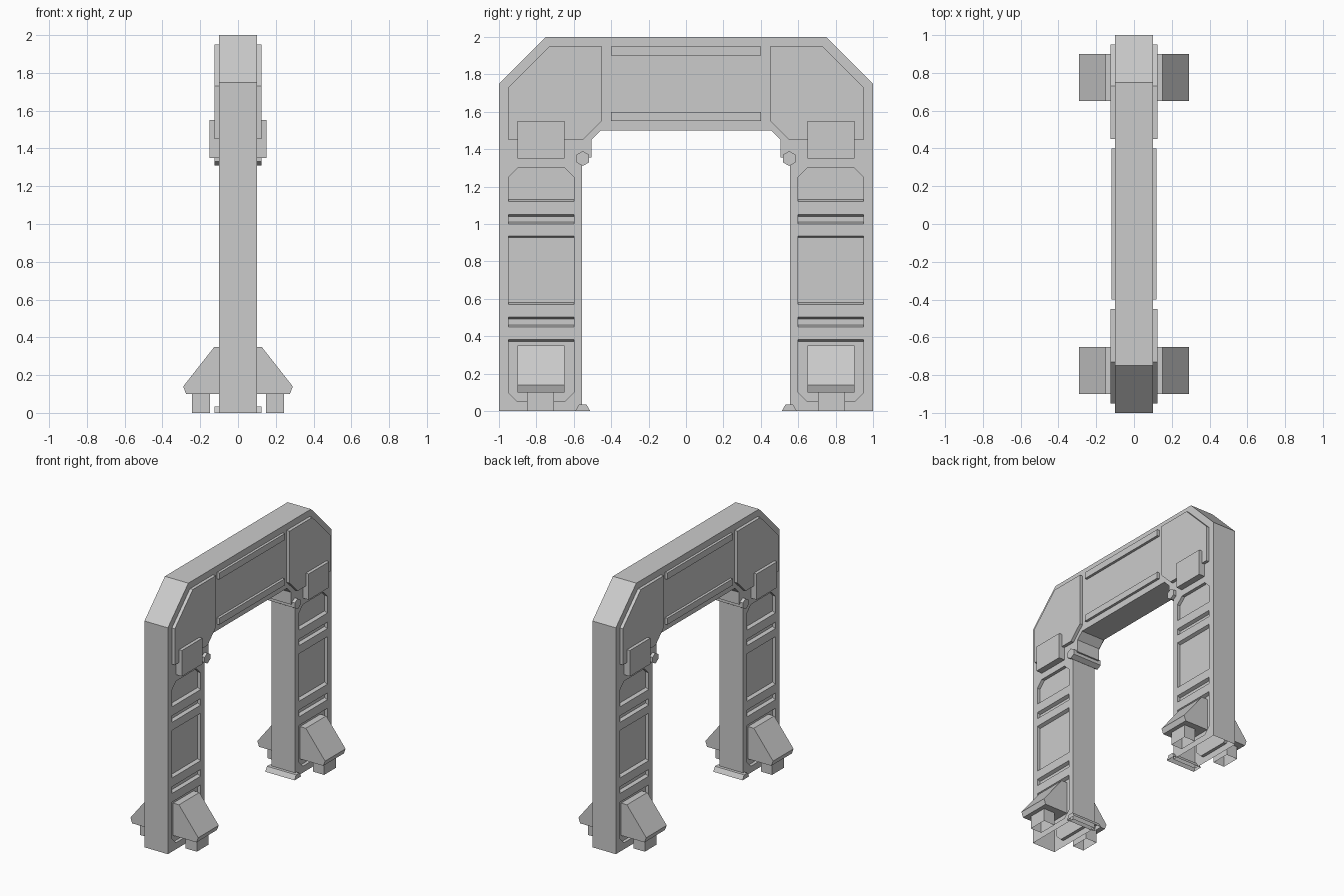
import bpy, bmesh, math

if "Cube" in bpy.data.objects:
    bpy.data.objects.remove(bpy.data.objects["Cube"])


def prism(name, pts, a, b, axis='X', open_base=False):
    """Extrude a profile: axis X takes (y, z) points, axis Y takes (x, z) points."""
    bm = bmesh.new()

    def place(p, d):
        return (d, p[0], p[1]) if axis == 'X' else (p[0], d, p[1])
    lo = [bm.verts.new(place(p, a)) for p in pts]
    hi = [bm.verts.new(place(p, b)) for p in pts]
    bm.faces.new(lo)
    bm.faces.new(hi[::-1])
    n = len(pts)
    for i in range(n):
        j = (i + 1) % n
        bm.faces.new((lo[j], lo[i], hi[i], hi[j]))
    bmesh.ops.recalc_face_normals(bm, faces=bm.faces)
    if open_base:
        drop_base(bm)
    me = bpy.data.meshes.new(name)
    bm.to_mesh(me)
    bm.free()
    ob = bpy.data.objects.new(name, me)
    bpy.context.collection.objects.link(ob)
    return ob


def drop_base(bm):
    base = [f for f in bm.faces if all(abs(v.co.z) < 1e-4 for v in f.verts)]
    bmesh.ops.delete(bm, geom=base, context='FACES')


def rect(u0, u1, v0, v1):
    return [(u0, v0), (u1, v0), (u1, v1), (u0, v1)]


def flip(pts, s):
    return [(s * u, v) for u, v in pts]


def span(s, a, b):
    return sorted((s * a, s * b))


# Main arch
half = [(0.75, 2), (1, 1.75), (1, 0), (0.555, 0), (0.555, 1.355),
        (0.505, 1.355), (0.505, 1.45), (0.455, 1.5)]
arch = prism("arch_frame", half + flip(half[::-1], -1), -0.1, 0.1)

# Recesses in both faces of both legs
D = 0.025
recess = [(0.95, 0.1), (0.95, 1.25), (0.9, 1.3), (0.65, 1.3), (0.6, 1.25),
          (0.6, 0.1), (0.65, 0.05), (0.9, 0.05)]
for sx in (-1, 1):
    for sy in (-1, 1):
        cutter = prism("recess_cutter", flip(recess, sy), *span(sx, 0.1 - D, 0.2))
        cutter.hide_render = True
        mod = arch.modifiers.new("recess", 'BOOLEAN')
        mod.operation = 'DIFFERENCE'
        mod.solver = 'EXACT'
        mod.object = cutter
        bpy.context.view_layer.objects.active = arch
        bpy.ops.object.modifier_apply(modifier=mod.name)
        bpy.data.objects.remove(cutter)

# The legs are open underneath
bm = bmesh.new()
bm.from_mesh(arch.data)
drop_base(bm)
bm.to_mesh(arch.data)
bm.free()

corner = [(0.95, 1.45), (0.95, 1.73), (0.73, 1.95), (0.45, 1.95),
          (0.45, 1.55), (0.55, 1.45)]
brace = [(0.1 - D, 0.1), (0.275, 0.1), (0.29, 0.14), (0.125, 0.35), (0.1 - D, 0.35)]

for sx in (-1, 1):
    # Long trim strips on the crossbeam
    for z in (1.55, 1.9):
        prism("beam_strip", rect(-0.4, 0.4, z, z + 0.05), *span(sx, 0.1, 0.12))
    for sy in (-1, 1):
        # Raised corner plate and square block
        prism("corner_plate", flip(corner, sy), *span(sx, 0.1, 0.125))
        prism("corner_block", flip(rect(0.65, 0.9, 1.35, 1.55), sy), *span(sx, 0.1, 0.15))
        # Bevelled bars across the recess, flush with the leg
        for z0, z1 in ((1.05, 1.12), (0.937, 1.0), (0.502, 0.57), (0.383, 0.45)):
            bar = [(0.1 - D, z0 - 0.01), (0.1, z0), (0.1, z1), (0.1 - D, z1 + 0.01)]
            prism("leg_bar", flip(bar, sx), *span(sy, 0.6, 0.95), axis='Y')
        # Sloped foot brace standing on a small block
        prism("foot_brace", flip(brace, sx), *span(sy, 0.65, 0.9), axis='Y')
        prism("foot_block", flip(rect(0.148, 0.243, 0, 0.1), sx), *span(sy, 0.705, 0.85),
              axis='Y', open_base=True)

# Hexagonal rods through the legs: whole ones above, half ones on the ground
for sy in (-1, 1):
    hexa = [(sy * 0.552 + 0.04 * math.cos(math.radians(30 + 60 * k)),
             1.35 + 0.04 * math.sin(math.radians(30 + 60 * k))) for k in range(6)]
    prism("upper_rod", hexa, -0.125, 0.125)
    sill = [(sy * 0.552 + 0.04 * math.cos(math.radians(60 * k)),
             0.04 * math.sin(math.radians(60 * k))) for k in range(4)]
    sill = [(y, max(z, 0)) if z > 1e-6 else (y, 0) for y, z in sill]
    prism("ground_rod", sill, -0.125, 0.125, open_base=True)
